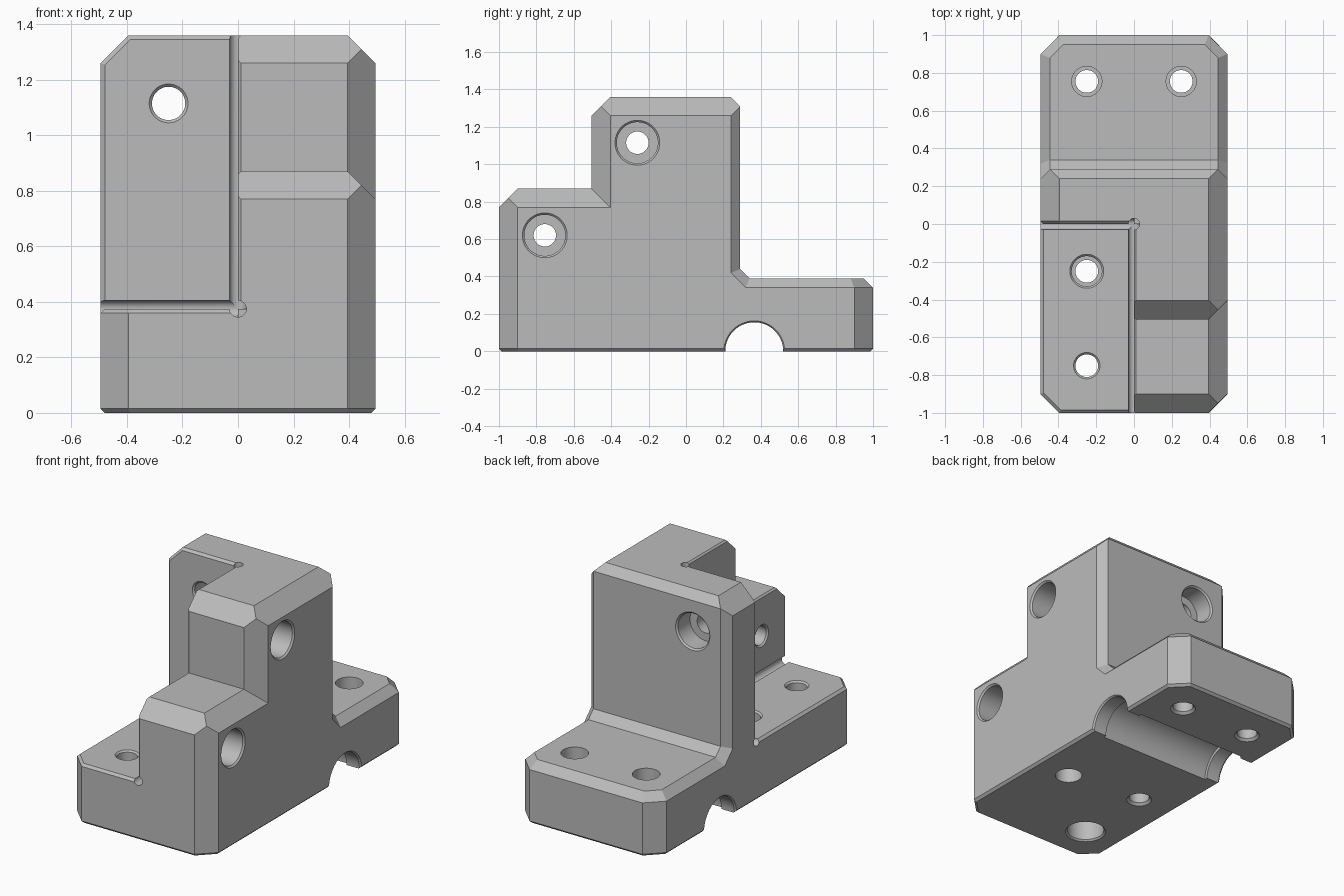
import bpy, bmesh, math
from mathutils import Vector

old = bpy.data.objects.get("Cube")
if old:
    bpy.data.objects.remove(old, do_unlink=True)

grey = bpy.data.materials.new("plain grey")
grey.use_nodes = True
grey.diffuse_color = (0.5, 0.5, 0.5, 1)
grey.node_tree.nodes["Principled BSDF"].inputs["Base Color"].default_value = (0.5, 0.5, 0.5, 1)

W, R2 = 0.495, math.sqrt(2)      # half width, root two
BIG, MID, TINY = 0.1, 0.05, 0.015  # chamfer sizes


def finish(name, bm):
    bmesh.ops.recalc_face_normals(bm, faces=bm.faces[:])
    mesh = bpy.data.meshes.new(name)
    bm.to_mesh(mesh)
    bm.free()
    mesh.materials.append(grey)
    ob = bpy.data.objects.new(name, mesh)
    bpy.context.scene.collection.objects.link(ob)
    return ob


def block(name, lo, hi, cuts):
    """Box whose edges and corners are cut off; each cut is (direction, size)."""
    bm = bmesh.new()
    bmesh.ops.create_cube(bm, size=1)
    for v in bm.verts:
        v.co = [hi[i] if v.co[i] > 0 else lo[i] for i in range(3)]
    for direction, size in cuts:
        n = Vector(direction)
        corner = Vector([hi[i] if n[i] > 0 else lo[i] for i in range(3)])
        co = n * ((n.dot(corner) - size) / n.dot(n))
        bmesh.ops.bisect_plane(bm, geom=bm.verts[:] + bm.edges[:] + bm.faces[:],
                               plane_co=co, plane_no=n, clear_outer=True)
        rim = [e for e in bm.edges if e.is_boundary]
        if rim:
            bmesh.ops.holes_fill(bm, edges=rim, sides=0)
    return finish(name, bm)


def lathe(name, origin, axis, steps, sides=40):
    """Turned cutter running from origin along axis; steps are (depth, radius)."""
    rot = Vector(axis).to_track_quat('Z', 'Y')
    bm = bmesh.new()
    rings = []
    for depth, r in steps:
        rings.append([bm.verts.new(Vector(origin) + rot @ Vector((
            r * math.cos(a), r * math.sin(a), depth)))
            for a in (2 * math.pi * (k + 0.5) / sides for k in range(sides))])
    for a, b in zip(rings, rings[1:]):
        for k in range(sides):
            j = (k + 1) % sides
            bm.faces.new((a[k], a[j], b[j], b[k]))
    bm.faces.new(rings[0])
    bm.faces.new(rings[-1])
    return finish(name, bm)


def combine(body, other, operation):
    mod = body.modifiers.new(other.name, 'BOOLEAN')
    mod.operation, mod.solver, mod.object = operation, 'EXACT', other
    bpy.context.view_layer.objects.active = body
    bpy.ops.object.modifier_apply(modifier=mod.name)
    bpy.data.objects.remove(other, do_unlink=True)


def foot(sx, sy):
    """Vertical corner chamfer and the small bevel under it."""
    return [((sx, sy, 0), BIG), ((sx, 0, -1), TINY), ((0, sy, -1), TINY),
            ((sx, sy, -R2), BIG + R2 * TINY)]


# Solid blocks
right_front = [((1, -1, 0), BIG), ((1, 0, 1), BIG), ((0, -1, 1), BIG),
               ((-1, -1, 0), 0.01), ((-1, 0, 1), 0.01)]
body = block("bracket_body", (0, -1, 0), (W, 0.1, 0.87),
             right_front + foot(1, -1)[1:])
parts = [
    block("pocket_floor", (-W, -1, 0), (0.1, 0.1, 0.375),
          foot(-1, -1) + [((-1, 0, 1), TINY), ((0, -1, 1), TINY),
                          ((-1, -1, R2), BIG + R2 * TINY)]),
    block("upright_right", (0, -0.505, 0.1), (W, 0.29, 1.36),
          right_front + [((1, 1, 0), MID), ((0, 1, 1), MID)]),
    block("upright_left", (-W, 0, 0.1), (0.1, 0.29, 1.36),
          [((-1, 0, 1), BIG), ((-1, 1, 0), MID), ((0, 1, 1), MID),
           ((-1, -1, 0), TINY), ((0, -1, 1), TINY),
           ((-1, -R2, 1), BIG + R2 * TINY)]),
    block("back_foot", (-W, 0.02, 0), (W, 1, 0.39),
          foot(1, 1) + foot(-1, 1) + [((0, 1, 1), MID)] +
          [c for s in (1, -1) for c in (((s, 0, 1), MID),
                                        ((s, 1, R2), BIG + R2 * MID))]),
    block("back_fillet", (-W, 0.2, 0.2), (W, 0.34, 0.44),
          [((0, 1, 1), MID)] +
          [((s, R2 / 2, R2 / 2), MID + MID * R2 / 2) for s in (1, -1)]),
]
for part in parts:
    combine(body, part, 'UNION')


def counterbore(length, head):
    """Screw hole with a wide head recess and a bevelled far rim."""
    return [(-0.01, 0.13), (0.01, 0.11), (head, 0.11), (head, 0.06),
            (length - 0.01, 0.06), (length + 0.01, 0.08)]


def insert(length, rim):
    """Stepped hole, wider at the top."""
    return [(-0.01, rim), (0.01, 0.08), (0.25, 0.08), (0.25, 0.06),
            (length - 0.015, 0.06), (length + 0.015, 0.09)]


# Holes, pipe channel and corner reliefs
cutters = [
    lathe("side_hole_upper", (W, -0.26, 1.115), (-1, 0, 0), counterbore(W, 0.2)),
    lathe("side_hole_lower", (W, -0.755, 0.62), (-1, 0, 0), counterbore(W, 0.2)),
    lathe("back_hole", (-0.25, 0.29, 1.115), (0, -1, 0), counterbore(0.29, 0.13)),
    lathe("floor_hole_front", (-0.25, -0.75, 0), (0, 0, 1), counterbore(0.375, 0.15)),
    lathe("floor_hole_rear", (-0.25, -0.25, 0.375), (0, 0, -1), insert(0.375, 0.1)),
    lathe("blind_hole", (0.26, -0.3, -0.1), (0, 0, 1), [(0, 0.08), (0.4, 0.08)]),
    lathe("pipe_channel", (W, 0.365, 0), (-1, 0, 0),
          [(-0.01, 0.17), (0.01, 0.155), (0.1, 0.155), (0.1, 0.175),
           (0.89, 0.175), (0.89, 0.155), (0.98, 0.155), (1, 0.17)], 64),
    lathe("relief_across", (0, 0, 0.375), (-1, 0, 0), [(0, 0.03), (1, 0.03)], 24),
    lathe("relief_along", (0, 0, 0.375), (0, -1, 0), [(0, 0.03), (1.5, 0.03)], 24),
    lathe("relief_upright", (0, 0, 0.375), (0, 0, 1), [(0, 0.03), (1.5, 0.03)], 24),
] + [lathe("foot_hole", (x, 0.755, 0.39), (0, 0, -1), insert(0.39, 0.08))
     for x in (-0.25, 0.25)]
for cutter in cutters:
    combine(body, cutter, 'DIFFERENCE')

# Clean flat faces, smooth the round ones
bm = bmesh.new()
bm.from_mesh(body.data)
bmesh.ops.remove_doubles(bm, verts=bm.verts[:], dist=0.0002)
bmesh.ops.dissolve_limit(bm, angle_limit=math.radians(0.5),
                         verts=bm.verts[:], edges=bm.edges[:])
bm.to_mesh(body.data)
bm.free()
for ob in bpy.context.selected_objects:
    ob.select_set(False)
body.select_set(True)
bpy.context.view_layer.objects.active = body
bpy.ops.object.shade_smooth_by_angle(angle=math.radians(20))
